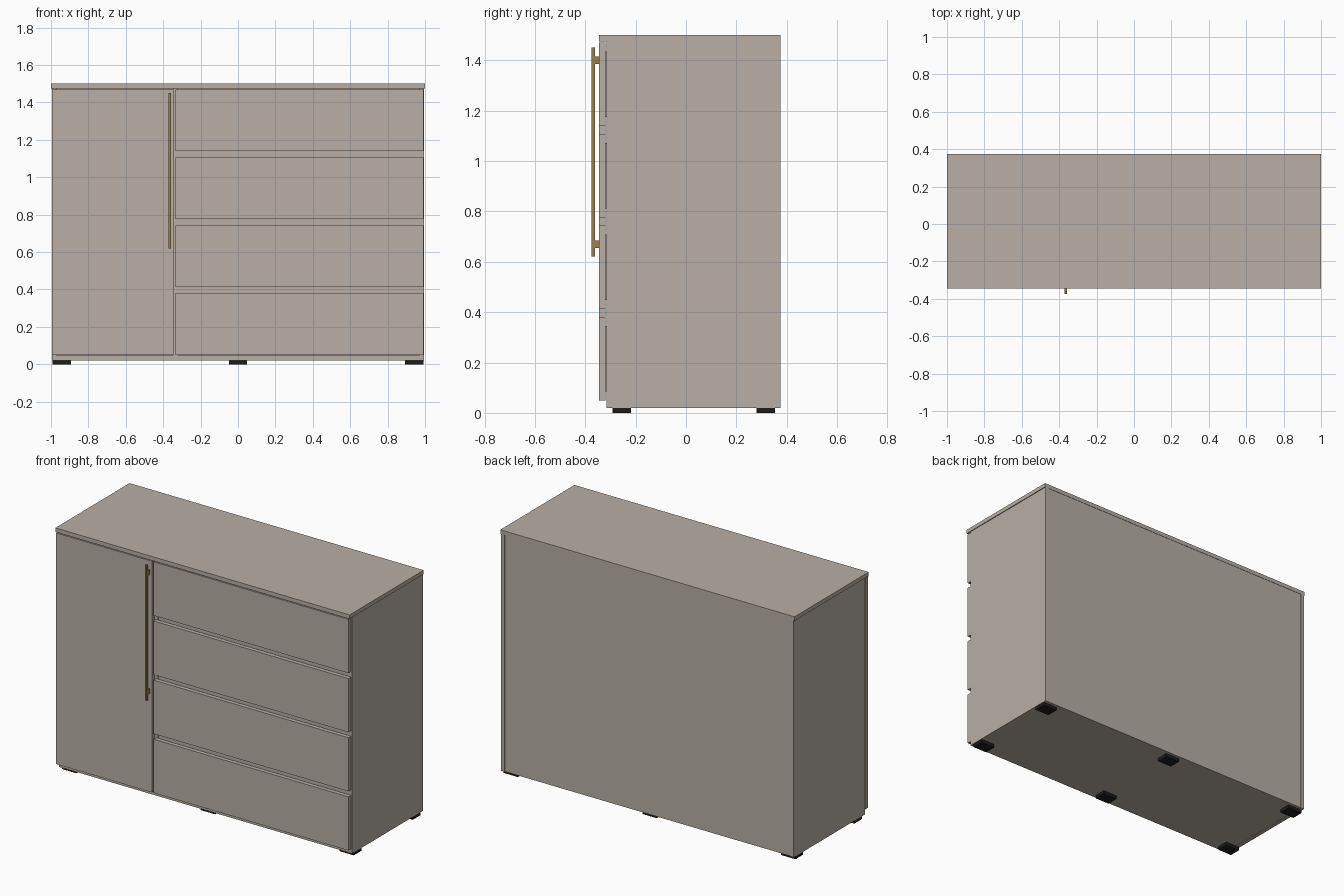
import bpy

if "Cube" in bpy.data.objects:
    bpy.data.objects.remove(bpy.data.objects["Cube"])


def make_material(name, rgb):
    m = bpy.data.materials.new(name)
    m.diffuse_color = (*rgb, 1.0)
    m.use_nodes = True
    m.node_tree.nodes["Principled BSDF"].inputs["Base Color"].default_value = m.diffuse_color
    return m


BODY = make_material("warm greige", (0.48, 0.43, 0.38))
BRASS = make_material("brass", (0.33, 0.22, 0.07))
BLACK = make_material("black plastic", (0.012, 0.012, 0.012))


def box(name, x, y, z, mat=BODY):
    """Box from (min, max) ranges on each axis."""
    bpy.ops.mesh.primitive_cube_add(size=1, location=[(a + b) / 2 for a, b in (x, y, z)])
    o = bpy.context.object
    o.name = name
    o.scale = [b - a for a, b in (x, y, z)]
    bpy.ops.object.transform_apply(location=False, rotation=False, scale=True)
    o.data.materials.append(mat)
    return o


FRONT, BACK = -0.315, 0.375
F_Y = (-0.345, -0.32)          # thickness range of door and drawer fronts

# Carcass
box("top_panel", (-1, 1), (-0.345, BACK), (1.475, 1.5))
box("left_side", (-0.995, -0.97), (FRONT, BACK), (0.02, 1.475))
box("right_side", (0.97, 0.995), (FRONT, BACK), (0.02, 1.475))
box("bottom_panel", (-0.97, 0.97), (FRONT, BACK - 0.002), (0.021, 0.046))
box("back_panel", (-0.97, 0.97), (0.36, BACK - 0.002), (0.046, 1.475))
box("divider", (-0.347, -0.322), (FRONT, 0.36), (0.046, 1.475))

# Door with shelves behind it
box("door", (-0.995, -0.344), F_Y, (0.05, 1.47))
for i in range(3):
    z = 0.39 + i * 0.36
    box(f"shelf_{i + 1}", (-0.97, -0.347), (-0.28, 0.36), (z, z + 0.025))

# Drawers: front, box behind it, and the rail showing in each gap
for i in range(4):
    z = 0.05 + i * 0.3633
    box(f"drawer_front_{i + 1}", (-0.333, 0.992), F_Y, (z, z + 0.33))
    box(f"drawer_box_{i + 1}", (-0.31, 0.958), (-0.32, 0.33), (z + 0.035, z + 0.295))
    if i < 3:
        box(f"drawer_rail_{i + 1}", (-0.322, 0.97), (FRONT + 0.002, 0.36),
            (z + 0.32, z + 0.373))

# Door handle: bar on two mounts
box("handle_bar", (-0.371, -0.358), (-0.375, -0.361), (0.62, 1.45), BRASS)
for i, z in enumerate((0.67, 1.4)):
    box(f"handle_mount_{i + 1}", (-0.371, -0.358), (-0.361, -0.345),
        (z - 0.015, z + 0.015), BRASS)

# Feet
for i, x in enumerate((-0.943, 0.0, 0.943)):
    for side, y in (("front", -0.255), ("back", 0.317)):
        box(f"{side}_foot_{i + 1}", (x - 0.049, x + 0.049), (y - 0.037, y + 0.037),
            (0, 0.021), BLACK)
